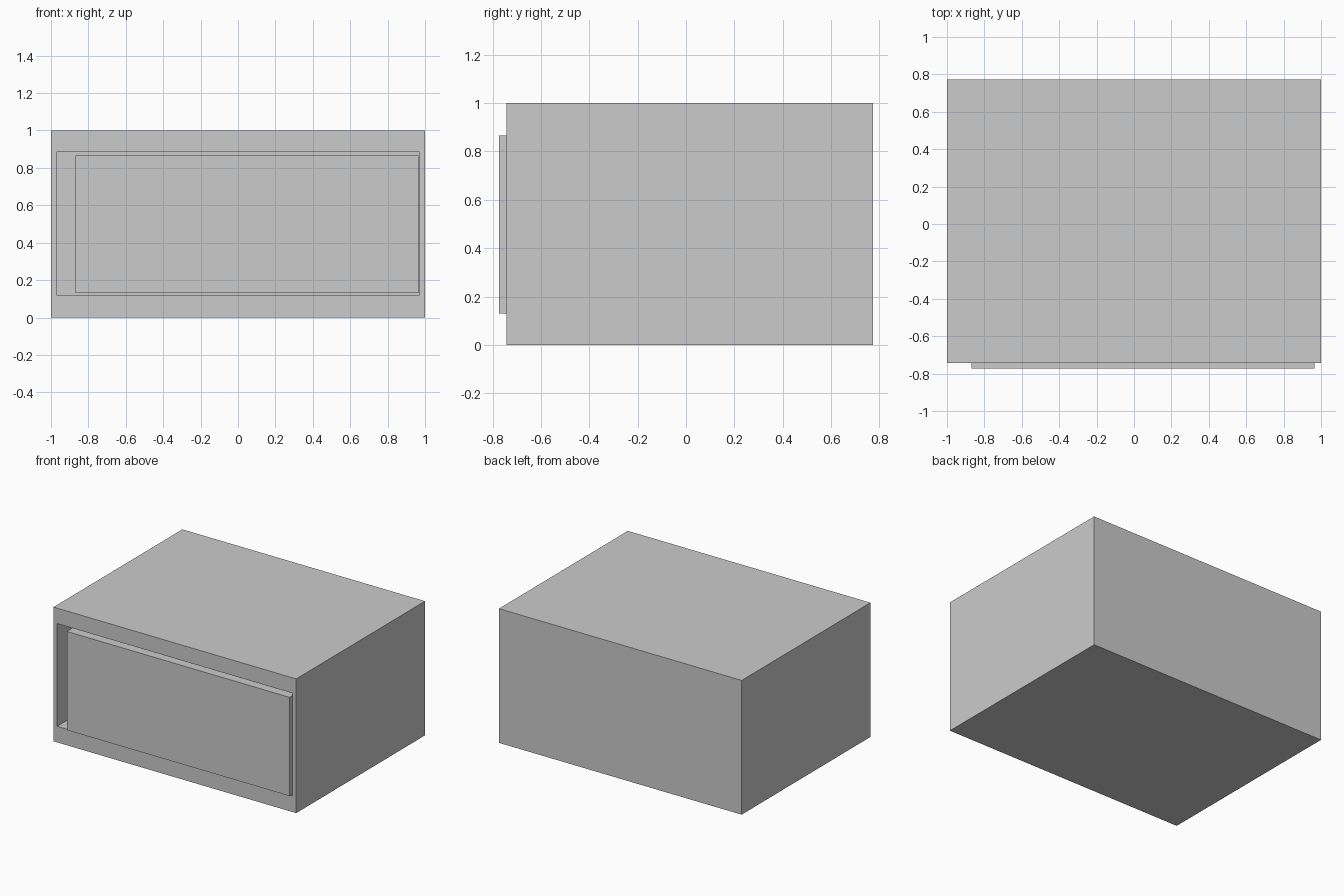
import bpy, bmesh

if "Cube" in bpy.data.objects:
    bpy.data.objects.remove(bpy.data.objects["Cube"])


def box(name, x, y, z, open_front=None):
    """Box from min/max pairs; open_front = (x, z, back_y) carves a recess in the -y face."""
    me = bpy.data.meshes.new(name)
    bm = bmesh.new()
    bmesh.ops.create_cube(bm, size=1)
    for v in bm.verts:
        v.co = [r[0] if c < 0 else r[1] for r, c in zip((x, y, z), v.co)]
    if open_front:
        ox, oz, back = open_front
        front = min(bm.faces, key=lambda f: f.calc_center_median().y)
        # rim around the opening
        bmesh.ops.inset_individual(bm, faces=[front], thickness=0.01)
        cx, cz = sum(x) / 2, sum(z) / 2
        for v in front.verts:
            v.co.x = ox[0] if v.co.x < cx else ox[1]
            v.co.z = oz[0] if v.co.z < cz else oz[1]
        # push the opening inwards
        res = bmesh.ops.extrude_discrete_faces(bm, faces=[front])
        for v in res["faces"][0].verts:
            v.co.y = back
    bm.normal_update()
    bm.to_mesh(me)
    bm.free()
    ob = bpy.data.objects.new(name, me)
    bpy.context.collection.objects.link(ob)
    return ob


# Hollow cabinet with a front opening
box("cabinet_body", (-1, 1), (-0.743, 0.773), (0, 1),
    ((-0.97, 0.97), (0.12, 0.885), 0.74))

# Front panel sitting in the opening, offset to the right
box("front_panel", (-0.87, 0.965), (-0.773, -0.70), (0.13, 0.865))
